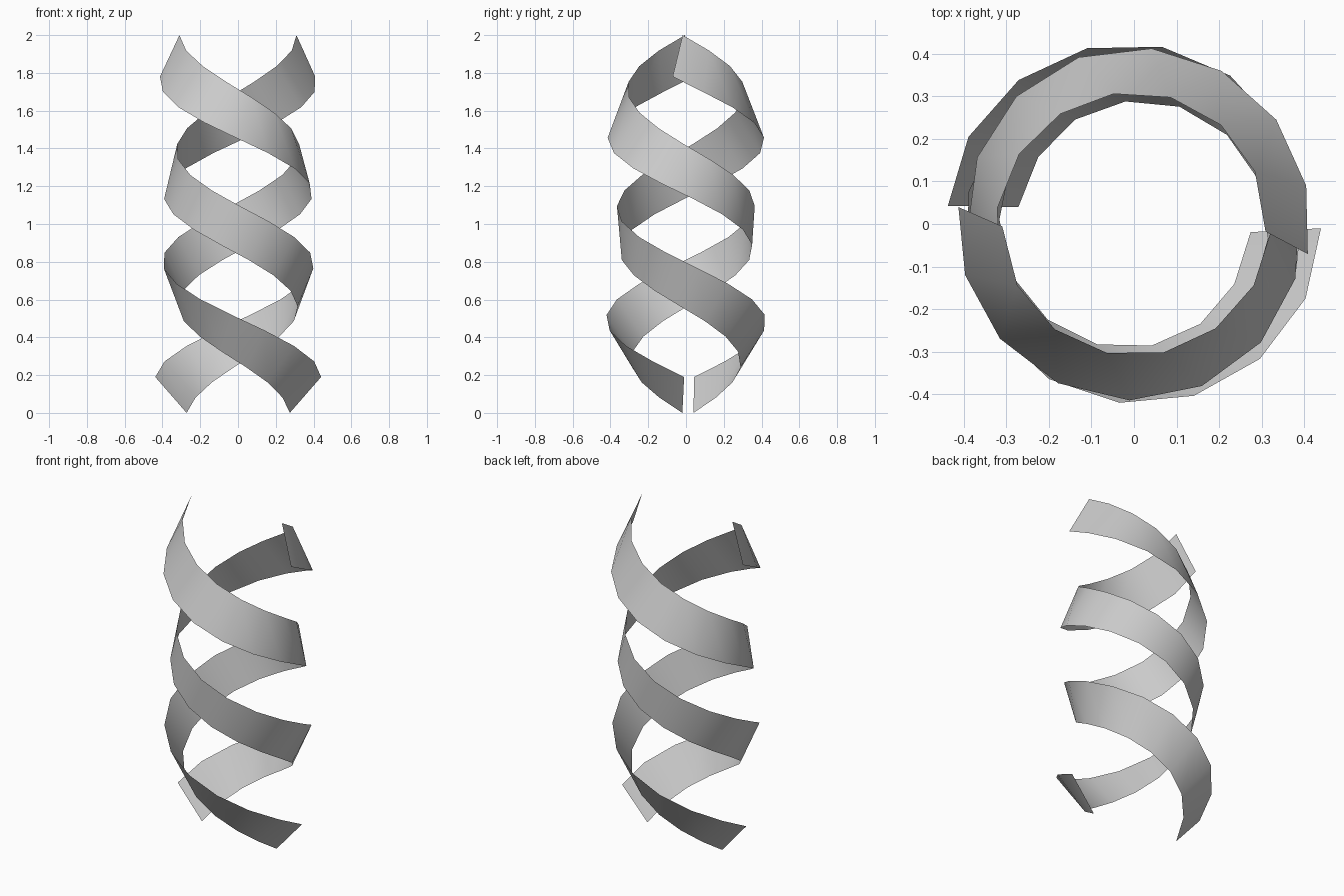
import bpy, bmesh, math

cube = bpy.data.objects.get("Cube")
if cube:
    bpy.data.objects.remove(cube, do_unlink=True)

STEPS = 22

grey = bpy.data.materials.new("plain_grey")
grey.use_nodes = True
colour = (0.6, 0.6, 0.6, 1)
grey.diffuse_color = colour
grey.node_tree.nodes["Principled BSDF"].inputs["Base Color"].default_value = colour


def ramp(i, start, end):
    return min(max((i - start) / (end - start), 0), 1)


def smooth(t):
    return t * t * (3 - 2 * t)


def point(radius, degrees, z):
    a = math.radians(degrees)
    return (radius * math.cos(a), radius * math.sin(a), z)


def rib(i, turn):
    """Upper and lower edge points of the ribbon at step i."""
    t = i / STEPS
    roll = smooth(ramp(i, 4, 17))      # the ribbon leans in above, out below
    flare = ramp(i, 16, 21)
    skew = 6 * math.sqrt(max(math.sin(math.pi * t), 0))
    upper = point(0.31 + 0.1 * roll + 0.03 * flare,
                  turn + 181 + 537.7 * t + skew, 2 - 1.81 * t)
    lower = point(0.415 - 0.105 * roll - 0.035 * flare,
                  turn + 174.5 + 541.5 * t - skew, 1.78 * (1 - t))
    return upper, lower


def make_ribbon(name, turn):
    bm = bmesh.new()
    rows = [[bm.verts.new(p) for p in rib(i, turn)] for i in range(STEPS + 1)]
    for (a, b), (c, d) in zip(rows, rows[1:]):
        bm.faces.new((a, b, d, c))
    mesh = bpy.data.meshes.new(name)
    bm.to_mesh(mesh)
    bm.free()
    mesh.materials.append(grey)
    mesh.shade_smooth()
    obj = bpy.data.objects.new(name, mesh)
    bpy.context.collection.objects.link(obj)


# Two thin ribbons winding round each other
make_ribbon("first_ribbon", 0)
make_ribbon("second_ribbon", 175.7)
